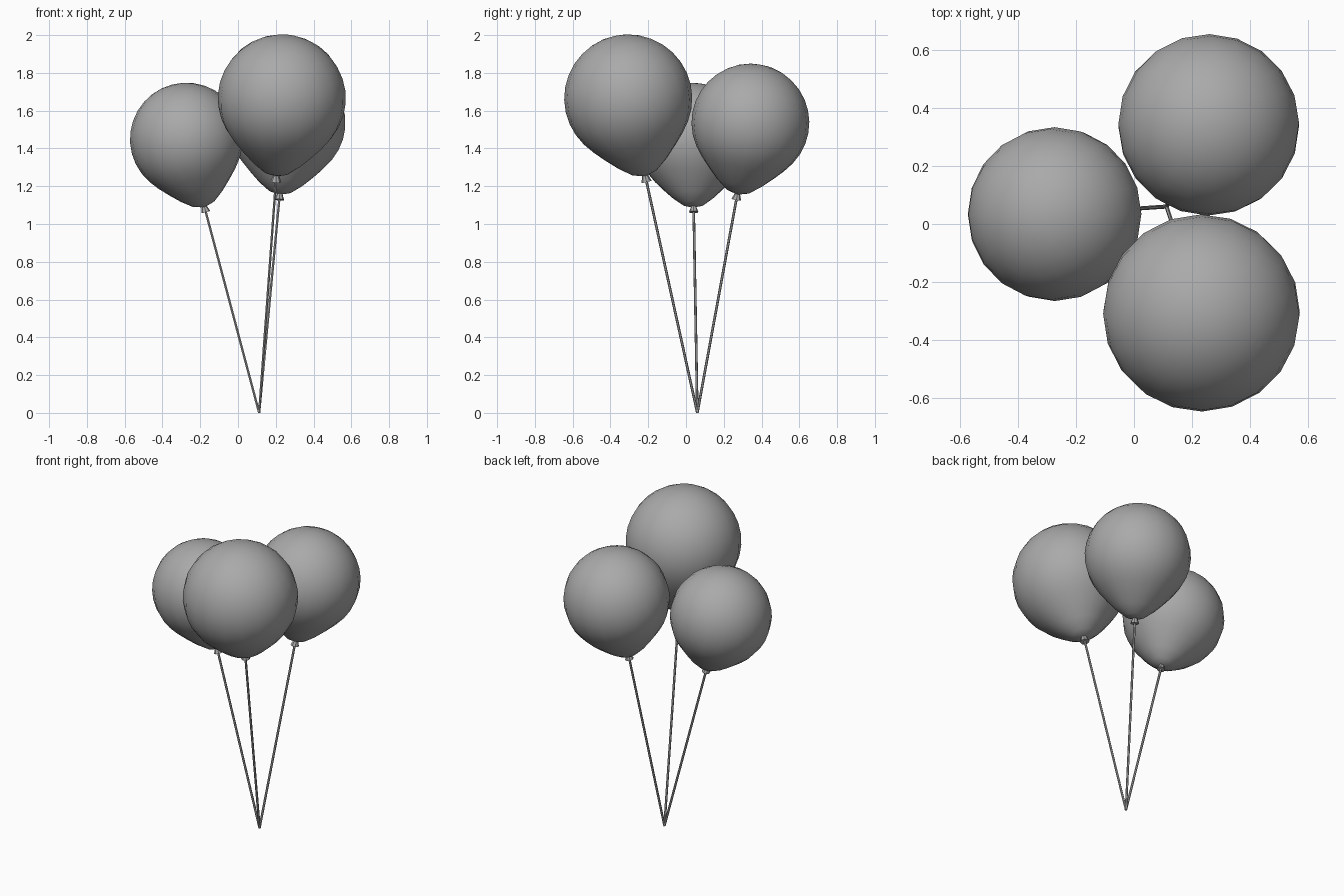
import bpy, bmesh, math
from mathutils import Vector, Matrix

if "Cube" in bpy.data.objects:
    bpy.data.objects.remove(bpy.data.objects["Cube"], do_unlink=True)

grey = bpy.data.materials.new("plain_grey")
grey.use_nodes = True
grey.diffuse_color = (0.4, 0.4, 0.4, 1)
grey.node_tree.nodes["Principled BSDF"].inputs["Base Color"].default_value = (0.4, 0.4, 0.4, 1)

UP = Vector((0, 0, 1))
GATHER = Vector((0.112, 0.06, 0))    # where the strings meet
TIP = 1.25                           # tip distance in balloon radii


def finish(name, bm, origin, axis, angle):
    """Turn a z-aligned bmesh into an object pointing along axis."""
    turn = UP.rotation_difference(axis).to_matrix().to_4x4()
    bm.transform(Matrix.Translation(origin) @ turn)
    mesh = bpy.data.meshes.new(name)
    bm.to_mesh(mesh)
    bm.free()
    mesh.materials.append(grey)
    obj = bpy.data.objects.new(name, mesh)
    bpy.context.collection.objects.link(obj)
    bpy.ops.object.select_all(action='DESELECT')
    obj.select_set(True)
    bpy.context.view_layer.objects.active = obj
    bpy.ops.object.shade_smooth_by_angle(angle=math.radians(angle))


def frustum(name, base, axis, length, r_low, r_high, sides):
    bm = bmesh.new()
    bmesh.ops.create_cone(bm, cap_ends=True, segments=sides, radius1=r_low,
                          radius2=r_high, depth=length)
    bmesh.ops.translate(bm, verts=bm.verts, vec=(0, 0, length / 2))
    finish(name, bm, base, axis, 40)


def balloon(side, centre, radius):
    centre = Vector(centre)
    axis = (centre - GATHER).normalized()
    tip = centre - axis * radius * TIP

    # Sphere with its lower pole drawn out into a teardrop
    bm = bmesh.new()
    bmesh.ops.create_uvsphere(bm, u_segments=20, v_segments=16, radius=1)
    for v in bm.verts:
        if v.co.z < 0:
            v.co.z *= 1 + (TIP - 1) * abs(v.co.z) ** 8
    bmesh.ops.scale(bm, verts=bm.verts, vec=(radius,) * 3)
    finish(side + "_balloon", bm, centre, axis, 60)

    # Flared knot and straight string
    size = radius / 0.3
    knot = tip - axis * 0.026 * size
    frustum(side + "_knot", knot, axis, 0.038 * size, 0.025 * size, 0.011 * size, 8)
    frustum(side + "_string", GATHER, axis, (knot - GATHER).length + 0.01, 0.007, 0.007, 6)


balloon("front", (0.232, -0.306, 1.665), 0.339)
balloon("back", (0.257, 0.341, 1.537), 0.312)
balloon("right", (-0.273, 0.034, 1.449), 0.299)
